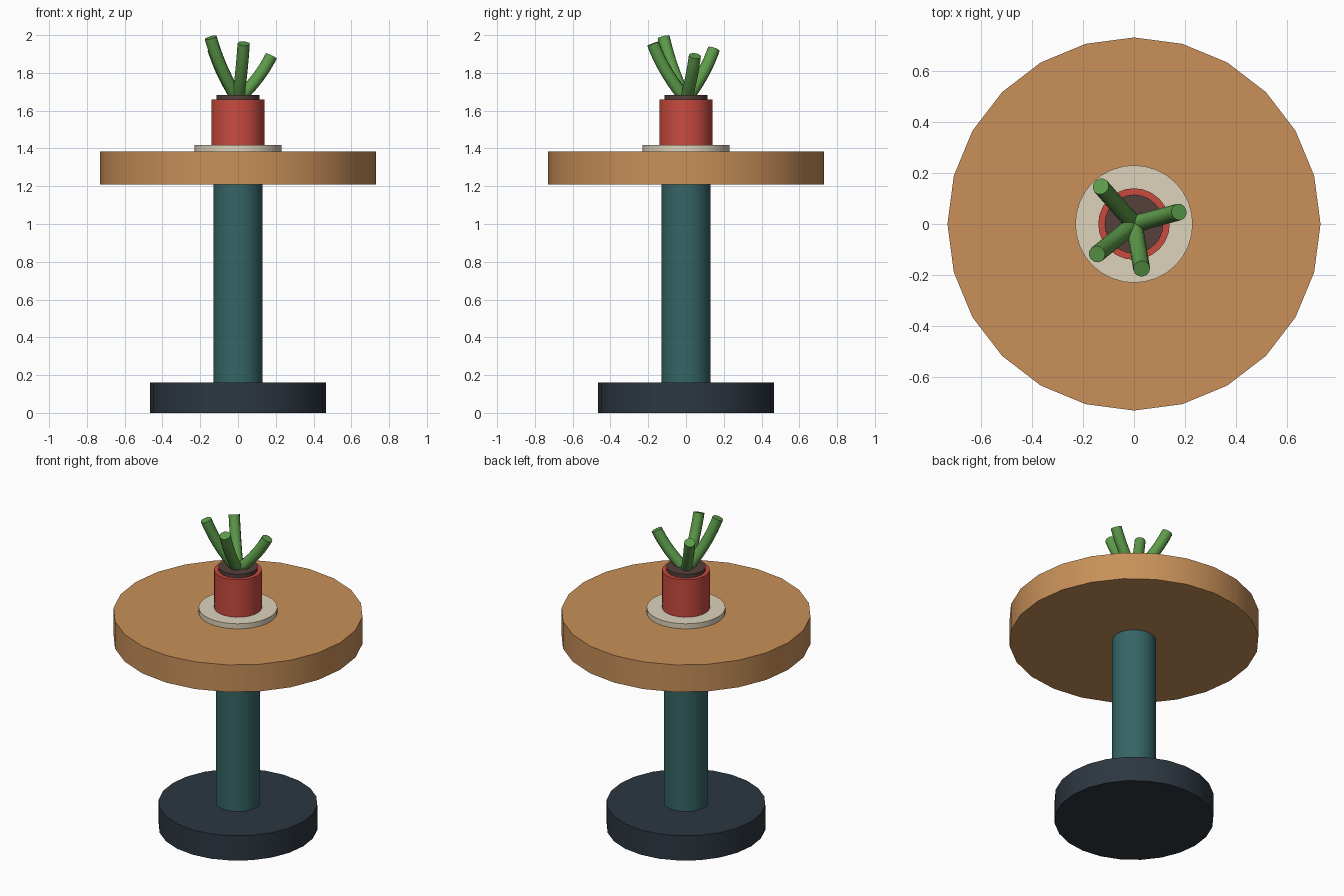
import bpy
from math import radians
from mathutils import Vector

cube = bpy.data.objects.get("Cube")
if cube:
    bpy.data.objects.remove(cube, do_unlink=True)


def material(name, rgb):
    mat = bpy.data.materials.new(name)
    mat.use_nodes = True
    color = (*rgb, 1)
    mat.diffuse_color = color
    mat.node_tree.nodes["Principled BSDF"].inputs["Base Color"].default_value = color
    return mat


slate = material("dark slate", (0.026, 0.038, 0.052))
teal = material("deep teal", (0.036, 0.13, 0.13))
wood = material("warm wood", (0.58, 0.28, 0.1))
cream = material("cream", (0.73, 0.65, 0.5))
red = material("terracotta red", (0.58, 0.07, 0.05))
brown = material("soil brown", (0.09, 0.05, 0.043))
green = material("leaf green", (0.11, 0.33, 0.07))


def finish(obj, name, mat):
    obj.name = name
    obj.data.materials.clear()
    obj.data.materials.append(mat)
    bpy.ops.object.shade_smooth_by_angle(angle=radians(40))


def disc(name, mat, radius, bottom, top, sides=24):
    bpy.ops.mesh.primitive_cylinder_add(
        vertices=sides, radius=radius, depth=top - bottom,
        location=(0, 0, (bottom + top) / 2))
    finish(bpy.context.object, name, mat)


def stem(name, tip):
    # Leans outward at the root, then bends upward to a flat cut end
    root, tip = Vector((0, 0, 1.66)), Vector(tip)
    span = tip - root
    bend = root + Vector((span.x * 0.66, span.y * 0.66, span.z * 0.47))
    curve = bpy.data.curves.new(name, "CURVE")
    curve.dimensions = "3D"
    curve.bevel_depth = 0.033
    curve.bevel_resolution = 4
    curve.use_fill_caps = True
    spline = curve.splines.new("BEZIER")
    spline.resolution_u = 10
    spline.bezier_points.add(1)
    for point, end in zip(spline.bezier_points, (root, tip)):
        point.handle_left_type = point.handle_right_type = "FREE"
        point.co = end
        point.handle_left = point.handle_right = end.lerp(bend, 2 / 3)
    obj = bpy.data.objects.new(name, curve)
    bpy.context.collection.objects.link(obj)
    bpy.ops.object.select_all(action="DESELECT")
    obj.select_set(True)
    bpy.context.view_layer.objects.active = obj
    bpy.ops.object.convert(target="MESH")
    finish(bpy.context.object, name, green)


# Pedestal table
disc("base", slate, 0.465, 0, 0.16)
disc("column", teal, 0.13, 0.16, 1.21)
disc("tabletop", wood, 0.73, 1.21, 1.385)

# Potted plant on its saucer
disc("saucer", cream, 0.23, 1.385, 1.418, 32)
disc("pot", red, 0.14, 1.418, 1.66)
disc("soil", brown, 0.115, 1.65, 1.683)
stem("right_front_stem", (-0.145, -0.118, 1.987))
stem("right_back_stem", (-0.13, 0.147, 1.925))
stem("left_stem", (0.176, 0.047, 1.89))
stem("front_stem", (0.03, -0.175, 1.955))
